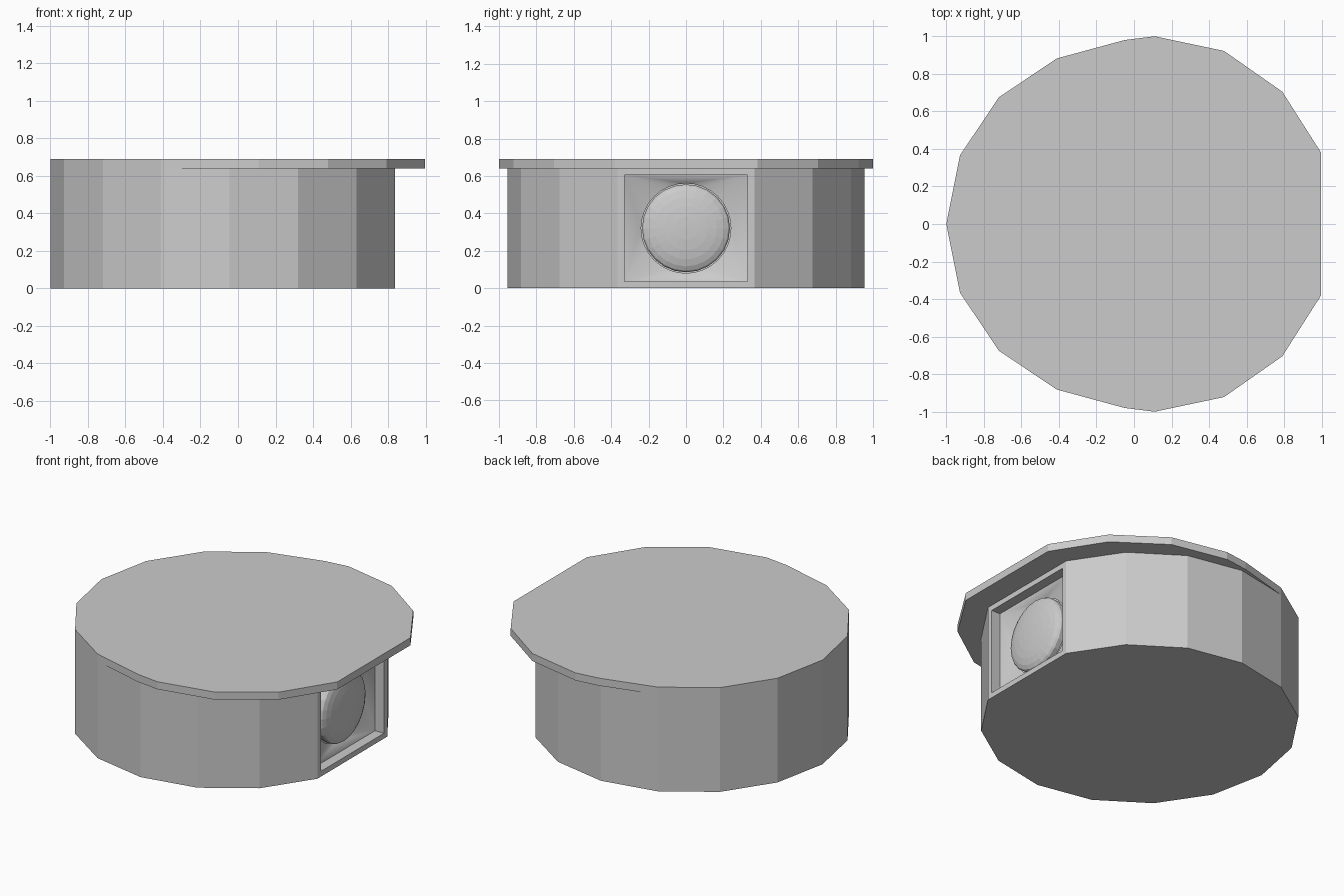
import bpy, bmesh
from math import cos, sin, pi

if "Cube" in bpy.data.objects:
    bpy.data.objects.remove(bpy.data.objects["Cube"])


def new_object(name, bm):
    bmesh.ops.recalc_face_normals(bm, faces=bm.faces)
    me = bpy.data.meshes.new(name)
    bm.to_mesh(me)
    bm.free()
    ob = bpy.data.objects.new(name, me)
    bpy.context.collection.objects.link(ob)
    return ob


def prism(name, outline, z0, z1):
    bm = bmesh.new()
    face = bm.faces.new([bm.verts.new((x, y, z0)) for x, y in outline])
    up = bmesh.ops.extrude_face_region(bm, geom=[face])
    top = [v for v in up["geom"] if isinstance(v, bmesh.types.BMVert)]
    bmesh.ops.translate(bm, vec=(0, 0, z1 - z0), verts=top)
    if face.is_valid is False or len(bm.faces) < len(outline) + 2:
        bm.faces.new([v for v in bm.verts if abs(v.co.z - z0) < 1e-6])
    return new_object(name, bm)


# 16-sided housing with its right-hand corner removed to make a flat face
R, CX = 0.955, -0.045
ring = [(CX + R * cos(k * pi / 8), R * sin(k * pi / 8)) for k in range(1, 16)]
body = prism("housing", ring, 0, 0.64)

# Top plate: flush with the housing at the back, overhanging as a visor
visor = [(0.995, 0.383), (0.79, 0.705), (0.48, 0.922), (0.11, 1.0), (-0.05, 0.98)]
outline = visor + ring[4:11] + [(x, -y) for x, y in reversed(visor)]
prism("visor_plate", outline, 0.64, 0.69)

# Rectangular lamp pocket in the flat face
FX = CX + R * cos(pi / 8)
HY, HZ, ZC = 0.33, 0.285, 0.32
cutter = prism("pocket_cutter", [(0.69, -HY), (1, -HY), (1, HY), (0.69, HY)],
               ZC - HZ, ZC + HZ)
cutter.hide_render = True
cutter.hide_set(True)
mod = body.modifiers.new("pocket", "BOOLEAN")
mod.operation = "DIFFERENCE"
mod.solver = "EXACT"
mod.object = cutter

# Reflector: square rim blending to a round seat
N = 32
XS, XR, RS = FX - 0.065, FX - 0.11, 0.24
bm = bmesh.new()
corners = [bm.verts.new((XS, sy * HY, ZC + sz * HZ))
           for sy, sz in ((1, 1), (-1, 1), (-1, -1), (1, -1))]
seat = [bm.verts.new((XR, RS * cos(2 * pi * i / N), ZC + RS * sin(2 * pi * i / N)))
        for i in range(N)]
for i in range(N):
    bm.faces.new((seat[i], seat[(i + 1) % N], corners[i * 4 // N]))
for q in range(4):
    bm.faces.new((corners[q - 1], corners[q], seat[q * N // 4]))
for f in bm.faces:
    f.smooth = True
reflector = new_object("reflector", bm)
if reflector.data.polygons[0].normal.x < 0:
    reflector.data.flip_normals()

# Lens: shallow faceted dome
bm = bmesh.new()
rings, SEG, RL = 6, 24, 0.235
rows = [[bm.verts.new((XR, RL * cos(2 * pi * i / SEG), ZC + RL * sin(2 * pi * i / SEG)))
         for i in range(SEG)]]
for j in range(rings):
    a = j / rings * pi / 2
    rows.append([bm.verts.new((FX - 0.075 + 0.05 * sin(a),
                               RL * cos(a) * cos(2 * pi * i / SEG),
                               ZC + RL * cos(a) * sin(2 * pi * i / SEG)))
                 for i in range(SEG)])
for lo, hi in zip(rows, rows[1:]):
    for i in range(SEG):
        k = (i + 1) % SEG
        bm.faces.new((lo[i], lo[k], hi[k], hi[i]))
tip = bm.verts.new((FX - 0.025, 0, ZC))
for i in range(SEG):
    bm.faces.new((rows[-1][i], rows[-1][(i + 1) % SEG], tip))
bm.faces.new(rows[0])
new_object("lens", bm)
